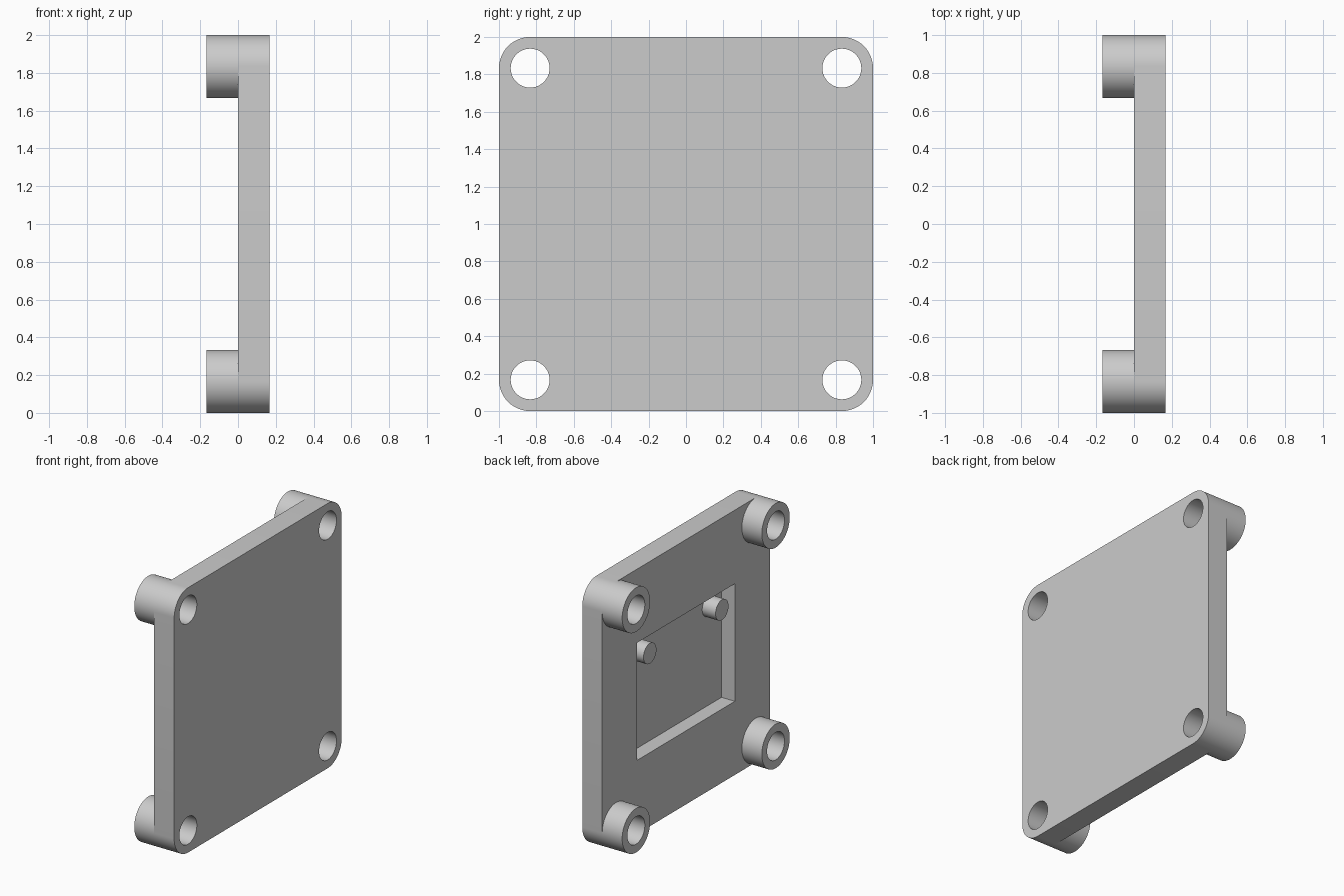
import bpy, bmesh, math
from mathutils import Matrix, Vector

cube = bpy.data.objects.get("Cube")
if cube:
    bpy.data.objects.remove(cube, do_unlink=True)

T = 1 / 6              # plate thickness, post length and corner radius
HOLE_R = 0.104
POCKET = 0.112         # pocket depth
SEG = 64
CORNERS = [(sy * (1 - T), 1 + sz * (1 - T)) for sy in (-1, 1) for sz in (-1, 1)]

grey = bpy.data.materials.new("light grey")
grey.use_nodes = True
grey.diffuse_color = (0.6, 0.6, 0.6, 1)
grey.node_tree.nodes["Principled BSDF"].inputs["Base Color"].default_value = (0.6, 0.6, 0.6, 1)


def make_object(name, bm):
    bmesh.ops.recalc_face_normals(bm, faces=bm.faces)
    mesh = bpy.data.meshes.new(name)
    bm.to_mesh(mesh)
    bm.free()
    mesh.materials.append(grey)
    obj = bpy.data.objects.new(name, mesh)
    bpy.context.collection.objects.link(obj)
    return obj


def select(obj):
    bpy.ops.object.select_all(action="DESELECT")
    obj.select_set(True)
    bpy.context.view_layer.objects.active = obj


def smooth(obj):
    select(obj)
    bpy.ops.object.shade_smooth_by_angle(angle=math.radians(30))


def box(name, x0, x1, width, height):
    bm = bmesh.new()
    bmesh.ops.create_cube(bm, size=1)
    bmesh.ops.scale(bm, vec=(x1 - x0, width, height), verts=bm.verts)
    bmesh.ops.translate(bm, vec=((x0 + x1) / 2, 0, 1), verts=bm.verts)
    return bm


def rod(name, x0, x1, y, z, radius):
    bm = bmesh.new()
    place = Matrix.Translation(((x0 + x1) / 2, y, z)) @ Matrix.Rotation(math.pi / 2, 4, "Y")
    bmesh.ops.create_cone(bm, cap_ends=True, segments=SEG, radius1=radius,
                          radius2=radius, depth=x1 - x0, matrix=place)
    return make_object(name, bm)


def tube(name, x0, x1, y, z, outer, inner):
    # Spin a rectangular cross-section around the x axis
    bm = bmesh.new()
    ring = [bm.verts.new((x, y, z + r))
            for x, r in ((x0, inner), (x0, outer), (x1, outer), (x1, inner))]
    edges = [bm.edges.new((ring[i], ring[(i + 1) % 4])) for i in range(4)]
    bmesh.ops.spin(bm, geom=ring + edges, cent=(0, y, z), axis=(1, 0, 0),
                   angle=2 * math.pi, steps=SEG)
    bmesh.ops.remove_doubles(bm, verts=bm.verts, dist=1e-5)
    return make_object(name, bm)


def cut(target, cutter):
    mod = target.modifiers.new("cut", "BOOLEAN")
    mod.operation = "DIFFERENCE"
    mod.solver = "EXACT"
    mod.object = cutter
    select(target)
    bpy.ops.object.modifier_apply(modifier=mod.name)
    bpy.data.objects.remove(cutter, do_unlink=True)


# Base plate with rounded corners
bm = box("plate", 0, T, 2, 2)
long_edges = [e for e in bm.edges
              if abs((e.verts[0].co - e.verts[1].co).normalized().dot(Vector((1, 0, 0)))) > 0.9]
bmesh.ops.bevel(bm, geom=long_edges, offset=T, segments=SEG // 4, profile=0.5, affect="EDGES")
plate = make_object("base_plate", bm)

# Rectangular pocket and four through holes
cut(plate, make_object("pocket_cutter", box("pocket", -T, POCKET, 1.167, 0.888)))
for y, z in CORNERS:
    cut(plate, rod("hole_cutter", -T, 2 * T, y, z, HOLE_R))
smooth(plate)

# Hollow corner posts
for i, (y, z) in enumerate(CORNERS):
    smooth(tube(f"corner_post_{i + 1}", -T, 0, y, z, T, HOLE_R))

# Two locating pegs in the pocket
for side, y in (("right", -0.43), ("left", 0.43)):
    smooth(rod(f"pocket_peg_{side}", 0, POCKET, y, 1.305, 0.077))
